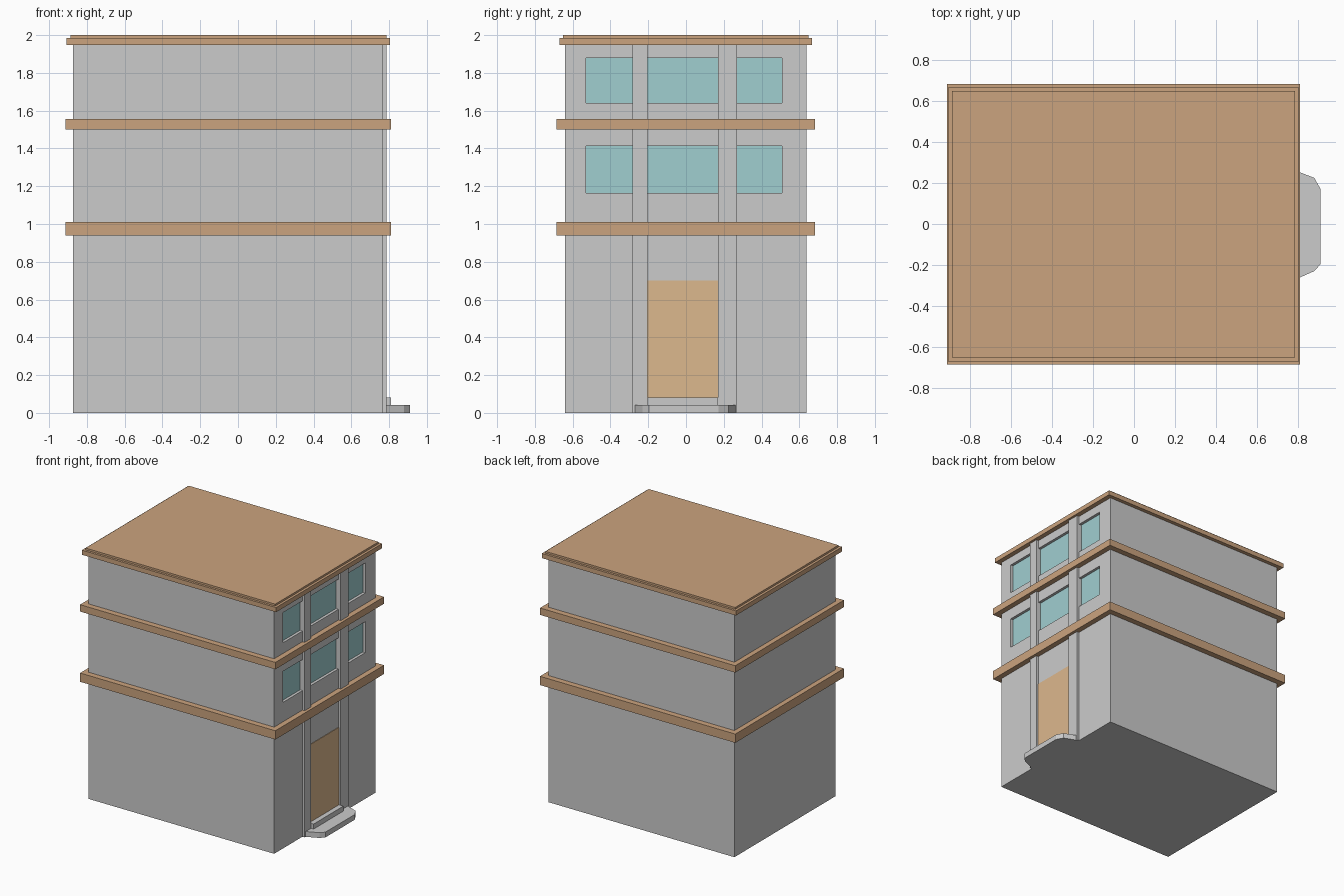
import bpy, bmesh

if "Cube" in bpy.data.objects:
    bpy.data.objects.remove(bpy.data.objects["Cube"])


def material(name, rgb):
    m = bpy.data.materials.new(name)
    m.diffuse_color = (*rgb, 1)
    m.use_nodes = True
    m.node_tree.nodes["Principled BSDF"].inputs["Base Color"].default_value = m.diffuse_color
    return m


TRIM = material("brown_trim", (0.60, 0.37, 0.21))
GLASS = material("teal_glass", (0.35, 0.62, 0.63))
DOOR = material("door_wood", (0.72, 0.48, 0.27))


def boxes(name, bounds, mat=None):
    """One object made of axis-aligned boxes given as (x0, x1, y0, y1, z0, z1)."""
    bm = bmesh.new()
    for x0, x1, y0, y1, z0, z1 in bounds:
        for v in bmesh.ops.create_cube(bm, size=1)["verts"]:
            v.co = (x1 if v.co.x > 0 else x0,
                    y1 if v.co.y > 0 else y0,
                    z1 if v.co.z > 0 else z0)
    return finish(name, bm, mat)


def finish(name, bm, mat=None):
    me = bpy.data.meshes.new(name)
    bm.to_mesh(me)
    bm.free()
    ob = bpy.data.objects.new(name, me)
    bpy.context.collection.objects.link(ob)
    if mat:
        me.materials.append(mat)
    return ob


WALL = 0.767      # x of the facade wall
RECESS = 0.025    # window depth
BAYS = [(-0.53, -0.28), (-0.205, 0.17), (0.27, 0.508)]
FLOORS = [(1.165, 1.412), (1.64, 1.88)]

# Main block with recessed window openings
body = boxes("building_body", [(-0.873, WALL, -0.64, 0.637, 0, 1.96)])
cutter = boxes("window_cutter", [(WALL - RECESS, WALL + 0.1, *b, *f)
                                 for f in FLOORS for b in BAYS])
cutter.hide_render = True
cutter.hide_set(True)
cut = body.modifiers.new("window_openings", "BOOLEAN")
cut.object = cutter
cut.operation = "DIFFERENCE"
cut.solver = "EXACT"

# Glass panes at the back of the openings
boxes("window_panes", [(WALL - RECESS - 0.005, WALL - RECESS + 0.003, *b, *f)
                       for f in FLOORS for b in BAYS], GLASS)

# Facade pilasters
for side, y0, y1 in (("left", -0.283, -0.205), ("right", 0.17, 0.27)):
    boxes(side + "_pilaster", [(WALL - 0.01, 0.787, y0, y1, 0, 1.96)])

# Floor bands, cornice and roof cap
boxes("lower_band", [(-0.913, 0.81, -0.686, 0.683, 0.94, 1.01)], TRIM)
boxes("upper_band", [(-0.913, 0.81, -0.686, 0.683, 1.50, 1.555)], TRIM)
boxes("roof_cornice", [(-0.908, 0.805, -0.67, 0.667, 1.948, 1.985)], TRIM)
boxes("roof_cap", [(-0.888, 0.785, -0.652, 0.649, 1.985, 2.0)], TRIM)

# Door and its threshold
boxes("door", [(WALL - 0.01, WALL + 0.004, -0.205, 0.17, 0.08, 0.70)], DOOR)
boxes("door_threshold", [(WALL - 0.01, 0.81, -0.205, 0.17, 0.0, 0.082)])

# Front step with chamfered corners
outline = [(0.76, -0.283), (0.88, -0.23), (0.91, -0.197),
           (0.91, 0.172), (0.88, 0.225), (0.76, 0.272)]
bm = bmesh.new()
face = bm.faces.new([bm.verts.new((x, y, 0)) for x, y in outline])
top = bmesh.ops.extrude_face_region(bm, geom=[face])["geom"]
bmesh.ops.translate(bm, vec=(0, 0, 0.042),
                    verts=[v for v in top if isinstance(v, bmesh.types.BMVert)])
bmesh.ops.recalc_face_normals(bm, faces=bm.faces)
finish("front_step", bm)
